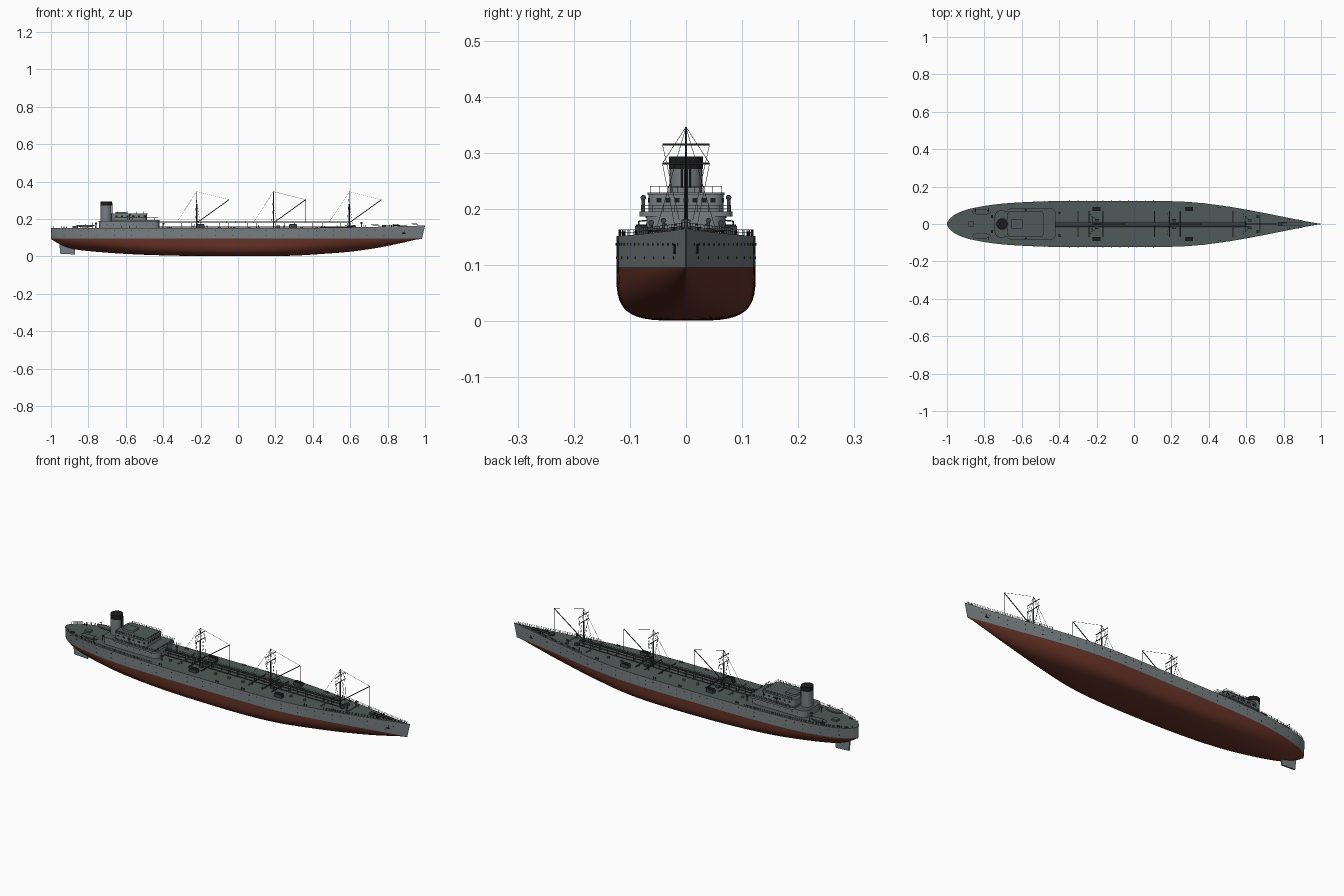
import bpy, bmesh, math
from mathutils import Vector

if "Cube" in bpy.data.objects:
    bpy.data.objects.remove(bpy.data.objects["Cube"])


def material(name, rgb):
    m = bpy.data.materials.new(name)
    m.diffuse_color = (*rgb, 1)
    m.use_nodes = True
    m.node_tree.nodes["Principled BSDF"].inputs["Base Color"].default_value = m.diffuse_color
    return m


GREY = material("hull grey", (0.19, 0.215, 0.222))
RED = material("bottom red", (0.135, 0.033, 0.021))
DECK = material("deck grey green", (0.083, 0.105, 0.100))
BLACK = material("black", (0.012, 0.012, 0.013))
DARK = material("dark fittings", (0.045, 0.052, 0.053))
PINK = material("pale pipes", (0.25, 0.21, 0.20))
WL = 0.096


def finish(name, bm, mats, smooth=True):
    me = bpy.data.meshes.new(name)
    bmesh.ops.recalc_face_normals(bm, faces=bm.faces[:])
    bm.to_mesh(me)
    bm.free()
    ob = bpy.data.objects.new(name, me)
    bpy.context.collection.objects.link(ob)
    for m in mats:
        me.materials.append(m)
    if smooth:
        bpy.ops.object.select_all(action='DESELECT')
        ob.select_set(True)
        bpy.context.view_layer.objects.active = ob
        bpy.ops.object.shade_smooth_by_angle(angle=math.radians(35))
    return ob


def rods(name, segs, r, mat, sides=5):
    """Many straight round bars in one object."""
    bm = bmesh.new()
    for a, b in segs:
        a, b = Vector(a), Vector(b)
        d = (b - a).normalized()
        u = d.orthogonal().normalized()
        v = d.cross(u)
        rings = [[bm.verts.new(p + r * (u * math.cos(t) + v * math.sin(t)))
                  for t in [2 * math.pi * k / sides for k in range(sides)]] for p in (a, b)]
        for k in range(sides):
            j = (k + 1) % sides
            bm.faces.new((rings[0][k], rings[0][j], rings[1][j], rings[1][k]))
        bm.faces.new(rings[0])
        bm.faces.new(rings[1])
    return finish(name, bm, [mat])


def boxes(name, items, mat):
    """Boxes given as (x, y, z_bottom, length, width, height)."""
    bm = bmesh.new()
    for x, y, z, l, w, h in items:
        vs = bmesh.ops.create_cube(bm, size=1)['verts']
        for v in vs:
            v.co = (x + v.co.x * l, y + v.co.y * w, z + (v.co.z + 0.5) * h)
    return finish(name, bm, [mat], False)


# station table: x, deck half-breadth, waterline ratio, keel height, section fullness
T = [(-1.0, .004, .7, .092, 1.5), (-.99, .022, .75, .087, 1.5), (-.97, .042, .8, .074, 1.5),
     (-.93, .064, .86, .054, 1.6), (-.87, .083, .91, .037, 1.7), (-.74, .105, .97, .023, 2.1),
     (-.58, .117, 1, .012, 2.7), (-.35, .1235, 1, .004, 3.4), (-.1, .124, 1, .001, 3.8),
     (.12, .1235, 1, .001, 3.7), (.3, .117, 1, .004, 3.1), (.45, .101, .98, .013, 2.5),
     (.6, .077, .95, .025, 2.0), (.76, .046, .92, .048, 1.7), (.88, .022, .88, .073, 1.6),
     (.96, .007, .85, .089, 1.6), (1.0, .0008, .8, .093, 1.6)]


def station(x):
    i = max(0, min(len(T) - 2, sum(1 for t in T if t[0] <= x) - 1))
    a, b = T[i], T[i + 1]
    p, q = T[max(i - 1, 0)], T[min(i + 2, len(T) - 1)]
    h = b[0] - a[0]
    s = max(0, min(1, (x - a[0]) / h))
    out = []
    for k in range(1, 5):
        m0 = (b[k] - p[k]) / (b[0] - p[0]) * h
        m1 = (q[k] - a[k]) / (q[0] - a[0]) * h
        out.append((2*s**3 - 3*s*s + 1)*a[k] + (s**3 - 2*s*s + s)*m0 + (3*s*s - 2*s**3)*b[k] + (s**3 - s*s)*m1)
    return out


def deck_z(x):
    return 0.152 + 0.013 * max(0, (x - 0.3) / 0.7) ** 1.6


def half(x, z=None):
    w, r, _, _ = station(x)
    f = 1 if z is None else (z - WL) / (deck_z(x) - WL)
    return w * (r + (1 - r) * f)


# hull: lofted sections, red below the waterline, deck on top
bm = bmesh.new()
xs = [-1 + 0.15 * (k / 14) ** 1.6 for k in range(14)] + [-.85 + 1.85 * k / 74 for k in range(75)]
rings = []
for x in xs:
    w, r, zk, n = station(x)
    side = []
    for k in range(1, 13):
        t = math.pi / 2 * (1 - k / 12)
        side.append((w * r * max(math.cos(t), 0) ** (2 / n), WL - (WL - zk) * max(math.sin(t), 0) ** (2 / n)))
    side[-1] = (w * r, WL)
    side += [(half(x, z), z) for z in (0.5 * (WL + deck_z(x)), deck_z(x))]
    pts = [(-y, z) for y, z in reversed(side)] + [(0, zk)] + side
    rake = 0.016 * max(0, (x - 0.9) / 0.1)
    rings.append([bm.verts.new((x - rake * (deck_z(x) - z) / 0.07, y, z)) for y, z in pts])
for a, b in zip(rings, rings[1:]):
    m = len(a)
    for k in range(m):
        j = (k + 1) % m
        f = bm.faces.new((a[k], a[j], b[j], b[k]))
        zc = f.calc_center_median().z
        f.material_index = 2 if j == 0 else (1 if zc < WL - 1e-5 else 0)
for ring in (rings[0], rings[-1]):
    bm.faces.new(ring)
finish("hull", bm, [GREY, RED, DECK])

# rudder
boxes("rudder_post", [(-.885, 0, .03, .012, .008, .035)], GREY)
bm = bmesh.new()
prof = [(-.955, .066), (-.95, .014), (-.872, .010), (-.872, .062)]
l, rr = [[bm.verts.new((x, s * .004, z)) for x, z in prof] for s in (-1, 1)]
bm.faces.new(l)
bm.faces.new(rr)
for k in range(4):
    bm.faces.new((l[k], l[k-1], rr[k-1], rr[k]))
finish("rudder", bm, [GREY], False)


def house(name, x0, x1, hw, z0, z1, r):
    """Rounded deckhouse with a deck coloured roof."""
    bm = bmesh.new()
    pts = []
    for cx, cy, a0 in ((x1 - r, hw - r, 0), (x0 + r, hw - r, 90), (x0 + r, r - hw, 180), (x1 - r, r - hw, 270)):
        for k in range(7):
            a = math.radians(a0 + 15 * k)
            pts.append((cx + r * math.cos(a), cy + r * math.sin(a)))
    lo, hi = [[bm.verts.new((x, y, z)) for x, y in pts] for z in (z0, z1)]
    for k in range(len(pts)):
        bm.faces.new((lo[k - 1], lo[k], hi[k], hi[k - 1]))
    bm.faces.new(lo)
    bm.faces.new(hi).material_index = 1
    return finish(name, bm, [GREY, DECK])


house("lower_deckhouse", -.742, -.42, .070, .15, .187, .03)
house("boat_deck", -.68, -.42, .083, .186, .195, .022)
house("funnel_deck", -.745, -.67, .072, .184, .189, .03)
house("bridge_house", -.675, -.487, .067, .194, .226, .02)
house("bridge_roof", -.678, -.484, .069, .225, .229, .02)
house("skylight", -.655, -.595, .027, .228, .238, .006)

# funnel with black top
rods("funnel", [((-.705, 0, .15), (-.705, 0, .272))], .029, GREY, 32)
rods("funnel_cap", [((-.705, 0, .271), (-.705, 0, .293))], .0305, BLACK, 32)
rods("funnel_pipes", [((-.673, s * .007, .185), (-.673, s * .007, .285)) for s in (-1, 1)], .002, DARK, 8)

# windows and portholes
boxes("bridge_windows", [(-.4875, -.048 + .016 * k, .211, .003, .009, .008) for k in range(7)]
      + [(-.65 + .03 * k, s * .0665, .211, .011, .003, .008) for k in range(6) for s in (-1, 1)], BLACK)
ports = [((-.70 + .035 * k, s * .068, .172), (-.70 + .035 * k, s * .0712, .172)) for k in range(8) for s in (-1, 1)]
ports += [((-.421, -.036 + .018 * k, .172), (-.4188, -.036 + .018 * k, .172)) for k in range(5)]
for z, step in ((.137, .045), (.113, .09)):
    x = -.93
    while x < .93:
        y = half(x, z)
        ports += [((x, s * (y - .002), z), (x, s * (y + .001), z)) for s in (-1, 1)]
        x += step
rods("portholes", ports, .0022, BLACK, 8)


# railings
def railing(path, h):
    segs = []
    for a, b in zip(path, path[1:]):
        segs.append((a, (a[0], a[1], a[2] + h)))
        for f in (.5, 1):
            segs.append(((a[0], a[1], a[2] + h * f), (b[0], b[1], b[2] + h * f)))
    return segs


segs = []
for s in (-1, 1):
    for x0, x1, n in ((-.985, -.42, 28), (.55, .985, 20)):
        path = [(x, s * max(half(x) - .002, 0), deck_z(x)) for x in [x0 + (x1 - x0) * k / n for k in range(n + 1)]]
        segs += railing(path, .011)
    segs += railing([(-.66 + .0236 * k, s * .080, .195) for k in range(11)], .011)
    segs += railing([(-.66 + .017 * k, s * .064, .229) for k in range(11)], .011)
segs += railing([(-.425, -.08 + .02 * k, .195) for k in range(9)], .011)
segs += railing([(-.49, -.064 + .016 * k, .229) for k in range(9)], .011)
rods("railings", segs, .0006, DARK, 4)

# central catwalk with legs and pipe runs
boxes("catwalk", [(.09, 0, .178, 1.02, .016, .003)], DARK)
rods("catwalk_legs", [((-.4 + .05 * k, s * .007, .15), (-.4 + .05 * k, s * .007, .179))
                      for k in range(21) for s in (-1, 1)], .001, DARK)
segs = []
for s in (-1, 1):
    segs += railing([(-.42 + .051 * k, s * .008, .180) for k in range(21)], .008)
rods("catwalk_rails", segs, .0005, DARK, 4)
rods("deck_pipes", [((-.42, y, .157), (.62, y, .157)) for y in (-.014, .014)], .002, DARK, 6)
rods("dark_cross_pipes", [((x, -.07, .162), (x, .07, .162)) for x in (-.24, -.165, .11, .19, .245)], .003, DARK, 8)
rods("pale_cross_pipes", [((x, -w, .163), (x, w, .163)) for x, w in ((-.3, .07), (.53, .07), (.67, .045))],
     .0028, PINK, 8)
rods("pipe_stands", [((x, s * .04, .15), (x, s * .04, .163))
                     for x in (-.3, -.24, -.165, .11, .19, .245, .53, .67) for s in (-1, 1)], .0015, DARK)

# winch blocks, hatches, bollards and ventilators
boxes("side_rafts", [(x, s * .08, .151, .042, .022, .018) for x in (-.2, .295) for s in (-1, 1)], DARK)
boxes("raft_tops", [(x, s * .08, .168, .036, .018, .004) for x in (-.2, .295) for s in (-1, 1)], BLACK)
rods("tank_hatches", [((x, s * .045, .15), (x, s * .045, .160)) for x in (-.36, -.1, -.02, .06, .34, .42)
                      for s in (-1, 1)], .007, DECK, 12)
boxes("winches", [(x, s * .02, deck_z(x) - .002, .018, .014, .014) for x in (-.2, .215, .62) for s in (-1, 1)]
      + [(.78, 0, .155, .022, .024, .013)], DARK)
rods("bollards", [((x + d, s * (half(x) - .012), deck_z(x) - .002), (x + d, s * (half(x) - .012), deck_z(x) + .008))
                  for x in (-.93, -.38, -.05, .1, .45, .6, .82) for d in (0, .012) for s in (-1, 1)], .0025, BLACK, 8)
vents = [(x, y * s, z) for x, y, z in ((-.40, .062, .15), (-.76, .04, .15), (.66, .04, .154), (-.58, .076, .195))
         for s in (-1, 1)]
rods("ventilator_stems", [(p, (p[0], p[1], p[2] + .024)) for p in vents], .003, GREY, 10)
rods("ventilator_mouths", [((p[0] - .004, p[1], p[2] + .025), (p[0] + .006, p[1], p[2] + .025)) for p in vents],
     .005, DARK, 10)
boxes("aft_skylight", [(-.87, 0, .151, .03, .025, .01)], DECK)

# boats on the after deck
bm = bmesh.new()
for s in (-1, 1):
    vs = bmesh.ops.create_uvsphere(bm, u_segments=24, v_segments=10, radius=1)['verts']
    for v in vs:
        v.co = (-.815 + .05 * v.co.x, s * .064 + .015 * v.co.y, .168 + (.014 if v.co.z < 0 else .001) * v.co.z)
for f in bm.faces:
    f.material_index = 1 if f.calc_center_median().z > .1683 else 0
finish("boats", bm, [GREY, DECK])
rods("boat_davits", [((x, s * .084, .15), (x, s * .084, .178)) for x in (-.85, -.78) for s in (-1, 1)]
     + [((x, s * .084, .178), (x, s * .064, .180)) for x in (-.85, -.78) for s in (-1, 1)], .0013, DARK)

# masts with crosstrees, derrick booms and rigging
masts, booms, wires, bars = [], [], [], []
for x in (-.22, .19, .595):
    top, tip = (x, 0, .346), (x + .172, 0, .303)
    masts.append(((x, 0, .15), (x, 0, .28)))
    bars.append(((x, 0, .28), top))
    bars += [((x, -.042, z), (x, .042, z)) for z in (.281, .315)]
    booms.append(((x + .005, 0, .183), tip))
    wires += [(top, tip), (tip, (tip[0], 0, .18)), (top, (x - .11, 0, .18))]
    for s in (-1, 1):
        wires += [(top, (x - .012, s * .055, .155)), ((x, s * .042, .315), (x, s * .012, .18)),
                  ((x, s * .042, .281), (x + .02, s * .02, .17)), (top, (x, s * .042, .281))]
rods("masts", masts, .0036, DARK, 12)
rods("topmasts_and_crosstrees", bars, .0018, DARK, 8)
rods("derrick_booms", booms, .0022, DARK, 8)
rods("rigging", wires, .0006, DARK, 4)

# anchors and bow staff
ya = half(.89, .13)
rods("anchors", [((.89, s * (ya + .001), .137), (.885, s * (ya + .001), .120)) for s in (-1, 1)]
     + [((.877, s * (ya + .002), .122), (.895, s * (ya + .001), .122)) for s in (-1, 1)], .0022, BLACK, 6)
rods("anchor_chains", [((.78, s * .008, .164), (.9, s * .006, .165)) for s in (-1, 1)], .0015, BLACK, 5)
